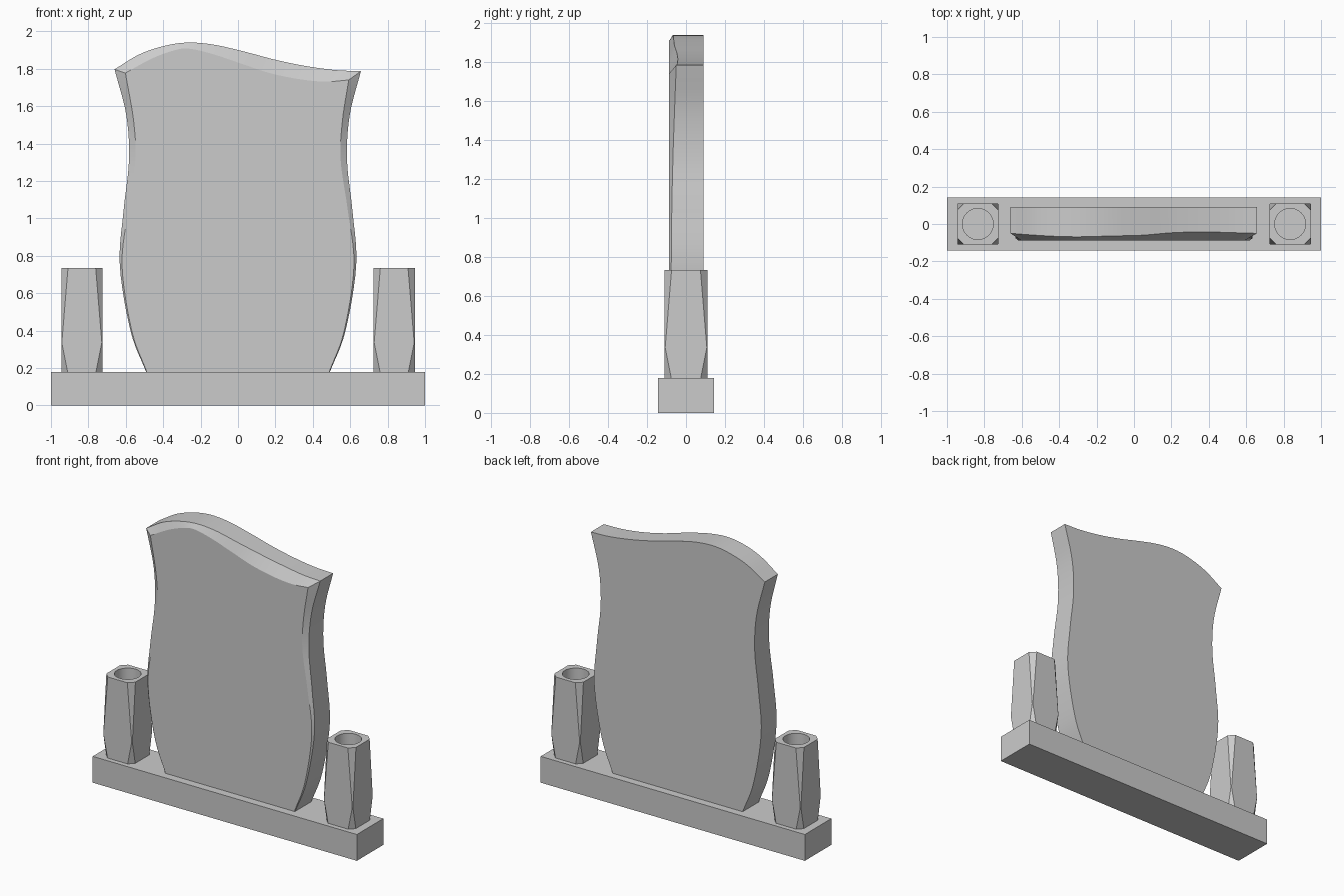
import bpy, bmesh, math
from mathutils import Vector

if "Cube" in bpy.data.objects:
    bpy.data.objects.remove(bpy.data.objects["Cube"])


def finish(bm, name, loc=(0, 0, 0)):
    bmesh.ops.recalc_face_normals(bm, faces=bm.faces)
    for e in bm.edges:
        if e.is_manifold and e.calc_face_angle(0) > math.radians(30):
            e.smooth = False
    me = bpy.data.meshes.new(name)
    bm.to_mesh(me)
    bm.free()
    ob = bpy.data.objects.new(name, me)
    ob.location = loc
    bpy.context.collection.objects.link(ob)
    return ob


def spline(points, steps=6):
    """Catmull-Rom curve through points of any dimension."""
    p = [Vector(q) for q in points]
    p = [2 * p[0] - p[1]] + p + [2 * p[-1] - p[-2]]
    out = []
    for a, b, c, d in zip(p, p[1:], p[2:], p[3:]):
        for i in range(steps):
            t = i / steps
            out.append(0.5 * (2 * b + (c - a) * t + (2 * a - 5 * b + 4 * c - d) * t * t
                              + (3 * b - a - 3 * c + d) * t ** 3))
    return out + [p[-2]]


def loft(bm, rings, smooth=False):
    loops = [[bm.verts.new(co) for co in r] for r in rings]
    n = len(loops[0])
    for lo, hi in zip(loops, loops[1:]):
        for i in range(n):
            j = (i + 1) % n
            bm.faces.new((lo[i], lo[j], hi[j], hi[i])).smooth = smooth
    return loops


# base plinth
bm = bmesh.new()
bmesh.ops.create_cube(bm, size=1)
bmesh.ops.scale(bm, vec=(2, 0.286, 0.18), verts=bm.verts)
finish(bm, "base_plinth", (0, 0, 0.09))

# headstone: outer x, outer z, front-face x, front-face z, y where chamfer starts
FRONT, BACK = -0.088, 0.09
side = [(0.492, 0.18, 0.488, 0.18, -0.084), (0.575, 0.40, 0.568, 0.40, -0.081),
        (0.632, 0.75, 0.62, 0.75, -0.076), (0.612, 1.04, 0.586, 1.05, -0.073),
        (0.583, 1.31, 0.549, 1.31, -0.067), (0.597, 1.55, 0.558, 1.52, -0.059)]
left = [(-x, z, -fx, fz, y) for x, z, fx, fz, y in side] + [(-0.66, 1.797, -0.602, 1.777, -0.05)]
right = side + [(0.657, 1.787, 0.592, 1.74, -0.05)]
top = [left[-1], (-0.525, 1.878, -0.47, 1.85, -0.06), (-0.39, 1.923, -0.36, 1.893, -0.067),
       (-0.265, 1.94, -0.27, 1.908, -0.068), (-0.125, 1.928, -0.14, 1.88, -0.064),
       (0.04, 1.89, 0.01, 1.83, -0.06), (0.2, 1.848, 0.17, 1.777, -0.047),
       (0.36, 1.815, 0.33, 1.744, -0.042), (0.52, 1.793, 0.47, 1.731, -0.046), right[-1]]
outline = spline(left)[:-1] + spline(top)[:-1] + spline(right)[::-1]
bm = bmesh.new()
loops = loft(bm, [[(p[0], BACK, p[1]) for p in outline],
                  [(p[0], p[4], p[1]) for p in outline],
                  [(p[2], FRONT, p[3]) for p in outline]], True)
bm.faces.new(loops[0])
bm.faces.new(loops[-1])
for loop in loops:
    for a, b in zip(loop, loop[1:]):
        bm.edges.get((a, b)).smooth = False
finish(bm, "headstone")


# vases: square posts with tapering corner cuts and a round bore
def octagon(half, cut, z):
    k = half - cut
    return [(half, -k, z), (half, k, z), (k, half, z), (-k, half, z),
            (-half, k, z), (-half, -k, z), (-k, -half, z), (k, -half, z)]


def circle(r, z, n=32):
    return [(r * math.cos(2 * math.pi * i / n), r * math.sin(2 * math.pi * i / n), z)
            for i in range(n)]


def vase(name, x):
    bm = bmesh.new()
    body = loft(bm, [octagon(0.11, 0.034, 0.18), octagon(0.11, 0.003, 0.335),
                     octagon(0.11, 0.036, 0.735)])
    bore = loft(bm, [circle(0.083, 0.735), circle(0.083, 0.3)], True)
    bm.faces.new(body[0])
    bm.faces.new(bore[1])
    rim = [bm.edges.get((lp[i - 1], lp[i])) for lp in (body[2], bore[0]) for i in range(len(lp))]
    bmesh.ops.triangle_fill(bm, edges=rim, use_beauty=True)
    finish(bm, name, (x, 0, 0))


vase("left_vase", -0.835)
vase("right_vase", 0.835)
